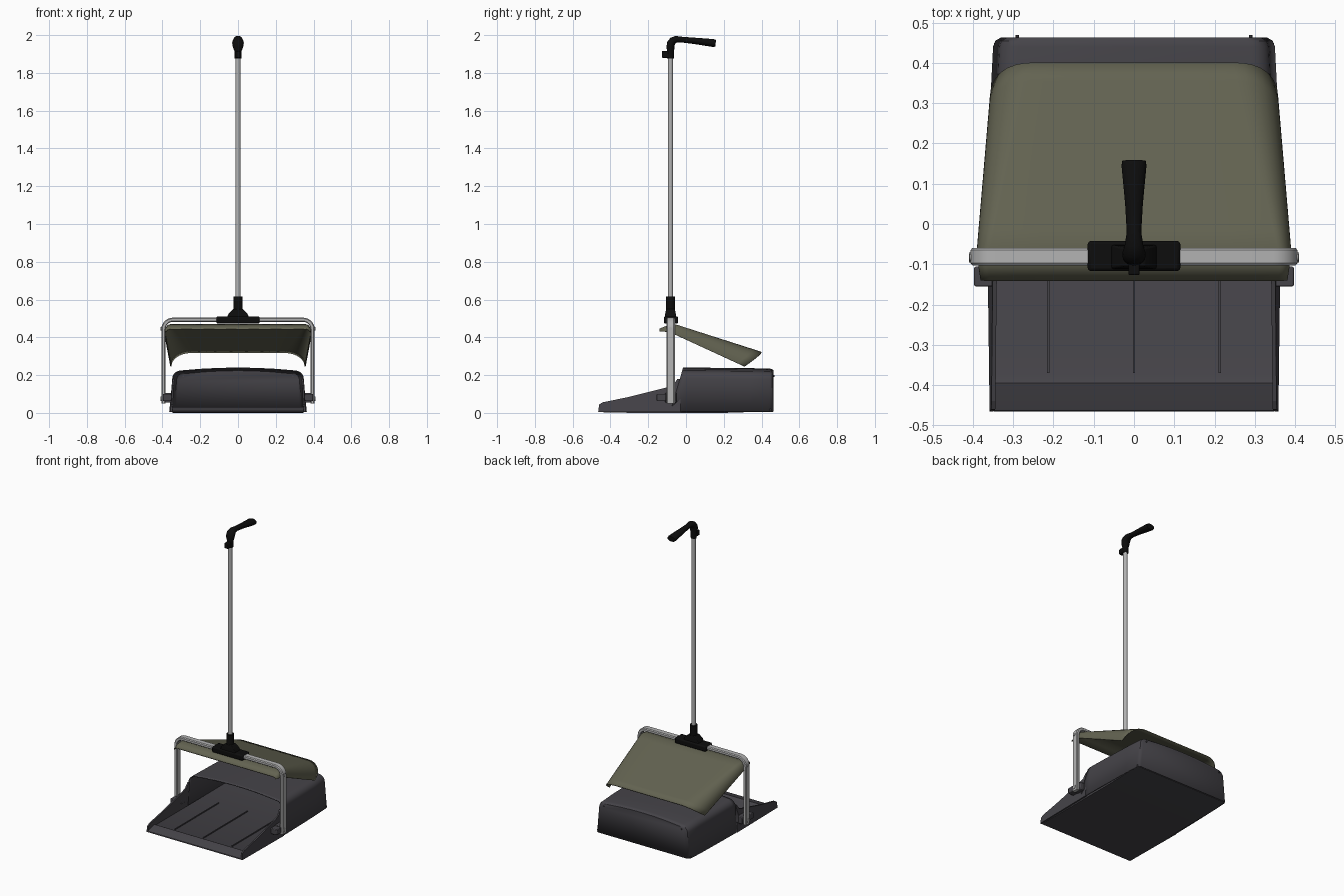
import bpy, bmesh, math
from mathutils import Vector, Matrix

cube = bpy.data.objects.get("Cube")
if cube:
    bpy.data.objects.remove(cube, do_unlink=True)


def material(name, rgb, rough=0.6):
    m = bpy.data.materials.new(name)
    m.use_nodes = True
    m.diffuse_color = (*rgb, 1)
    bsdf = m.node_tree.nodes["Principled BSDF"]
    bsdf.inputs["Base Color"].default_value = (*rgb, 1)
    bsdf.inputs["Roughness"].default_value = rough
    return m


GREY = material("charcoal plastic", (0.060, 0.057, 0.066))
OLIVE = material("olive plastic", (0.125, 0.125, 0.083))
METAL = material("brushed aluminium", (0.45, 0.45, 0.45))
BLACK = material("black plastic", (0.004, 0.004, 0.004))


def finish(name, bm, mat, bevel=0, thick=0, smooth=True):
    bmesh.ops.recalc_face_normals(bm, faces=bm.faces)
    mesh = bpy.data.meshes.new(name)
    bm.to_mesh(mesh)
    bm.free()
    mesh.materials.append(mat)
    ob = bpy.data.objects.new(name, mesh)
    bpy.context.collection.objects.link(ob)
    if thick:
        mod = ob.modifiers.new("thickness", "SOLIDIFY")
        mod.thickness = thick
        mod.offset = 0
    if bevel:
        mod = ob.modifiers.new("soft edges", "BEVEL")
        mod.width = bevel
        mod.segments = 2
    if smooth:
        bpy.ops.object.select_all(action="DESELECT")
        ob.select_set(True)
        bpy.context.view_layer.objects.active = ob
        bpy.ops.object.shade_smooth_by_angle(angle=math.radians(35))
    return ob


def loft(name, rings, mat, closed=True, cap_start=True, cap_end=True, **kw):
    """Skin a list of equal-length point rings."""
    bm = bmesh.new()
    rows = [[bm.verts.new(p) for p in ring] for ring in rings]
    n = len(rows[0])
    for a, b in zip(rows, rows[1:]):
        for i in range(n if closed else n - 1):
            j = (i + 1) % n
            bm.faces.new((a[i], a[j], b[j], b[i]))
    if cap_start:
        bm.faces.new(rows[0])
    if cap_end:
        bm.faces.new(rows[-1])
    return finish(name, bm, mat, **kw)


def box(name, x, y, z, mat, bevel=0.0):
    bm = bmesh.new()
    size = Vector((x[1] - x[0], y[1] - y[0], z[1] - z[0]))
    mid = Vector((x[0] + x[1], y[0] + y[1], z[0] + z[1])) / 2
    bmesh.ops.create_cube(bm, matrix=Matrix.Translation(mid) @ Matrix.Diagonal((*size, 1)))
    return finish(name, bm, mat, bevel=bevel)


def rod(name, start, end, r1, mat, r2=None, sides=20):
    bm = bmesh.new()
    a, b = Vector(start), Vector(end)
    rot = (b - a).to_track_quat("Z", "Y").to_matrix().to_4x4()
    bmesh.ops.create_cone(bm, cap_ends=True, segments=sides, radius1=r1, radius2=r2 or r1,
                          depth=(b - a).length, matrix=Matrix.Translation((a + b) / 2) @ rot)
    return finish(name, bm, mat)


def extrude_x(name, profile, half, mat):
    return loft(name, [[(s * half, y, z) for y, z in profile] for s in (-1, 1)], mat)


def arch(half, top, rx, rz, base, dome=0.0, lean=0.0, steps=7):
    """Open (x, z) section: side, rounded corner, domed top, mirrored."""
    right = [(half, base)]
    for i in range(steps + 1):
        a = math.pi / 2 * i / steps
        right.append((half - lean - rx + rx * math.cos(a), top - rz + rz * math.sin(a)))
    inner = right[-1][0]
    for f in (0.66, 0.33):
        right.append((inner * f, top + dome * (1 - f * f)))
    return right + [(0, top + dome)] + [(-x, z) for x, z in reversed(right)]


# Pan: floor with a raised front ramp
extrude_x("pan_floor", [(-0.465, 0.004), (-0.463, 0.01), (-0.455, 0.013), (-0.395, 0.03),
                        (-0.372, 0.02), (0.45, 0.02), (0.45, 0.008), (0.2, 0), (-0.28, 0)],
          0.348, GREY)
for i, x in enumerate((-0.213, 0, 0.213)):
    box(f"floor_rib_{i}", (x - 0.003, x + 0.003), (-0.37, 0.1), (0.018, 0.026), GREY)

# Pan: rear hood, open at the front and closed at the back
hood = []
for y, shrink, rake in ((-0.085, 0, 0.065), (0, 0, 0), (0.2, 0.004, 0), (0.34, 0.008, 0),
                        (0.44, 0.013, 0), (0.453, 0.018, 0), (0.46, 0.03, 0)):
    section = arch(0.36 - shrink, 0.222 - shrink * 0.4, 0.045, 0.04, 0.006, 0.015, 0.015)
    hood.append([(x, y + rake * z / 0.222, z) for x, z in section])
loft("pan_hood", hood, GREY, closed=False, cap_start=False, thick=0.006)

# Pan: sloping side walls
wall = [(-0.465, 0.004), (-0.46, 0.045), (-0.44, 0.056), (-0.3, 0.085), (-0.12, 0.13),
        (-0.07, 0.145), (-0.045, 0.18), (-0.03, 0.18), (-0.03, 0.004)]
for s, side in ((1, "left"), (-1, "right")):
    outer = [(s * (0.361 + 0.013 * y - 0.1 * z + 0.004), y, z) for y, z in wall]
    loft(f"{side}_side_wall", [outer, [(x - s * 0.01, y, z) for x, y, z in outer]], GREY, smooth=False)
    # Yoke mounts, pivots and rear pegs
    box(f"{side}_mount_lug", sorted((s * 0.35, s * 0.397)), (-0.155, -0.106), (0.062, 0.10), GREY, 0.004)
    box(f"{side}_mount_block", sorted((s * 0.345, s * 0.386)), (-0.11, -0.05), (0.055, 0.105), GREY, 0.004)
    rod(f"{side}_mount_bolt", (s * 0.38, -0.083, 0.075), (s * 0.41, -0.083, 0.075), 0.012, METAL)
    rod(f"{side}_lid_pivot", (s * 0.37, -0.083, 0.445), (s * 0.409, -0.083, 0.445), 0.009, METAL)
    rod(f"{side}_rear_peg", (s * 0.29, 0.45, 0.195), (s * 0.29, 0.469, 0.195), 0.005, GREY, sides=10)

# Lid: tilted cover whose sides droop toward the back
lid = []
ROWS = 10
lid_rows = [(-0.14, 0.443, 0.378, 0.012, 0.02, 0), (-0.10, 0.459, 0.384, 0.03, 0.022, 0)]
for i in range(ROWS + 1):
    t = i / ROWS
    lid_rows.append((-0.06 + 0.46 * t, 0.467 - 0.147 * t, 0.387 - 0.032 * t,
                     0.052 + 0.023 * t, 0.03 + 0.08 * t, 0.09 * t))
for y, top, half, droop, rx, pull in lid_rows:
    section = arch(half, top, rx, droop * 0.95, top - droop)
    lid.append([(x, y - pull * ((top - z) / droop) ** 1.2 if z < top else y, z) for x, z in section])
loft("lid", lid, OLIVE, closed=False, cap_start=False, cap_end=False, thick=0.006)

# Yoke: flat strap bent into an upside-down U
path = [((0.395, 0.05), (1, 0))]
for i in range(9):
    a = math.pi / 2 * i / 8
    n = (math.cos(a), math.sin(a))
    path.append(((0.345 + 0.05 * n[0], 0.443 + 0.05 * n[1]), n))
path += [((-x, z), (-nx, nz)) for (x, z), (nx, nz) in reversed(path)]
strap_section = [(-0.011, -0.018), (-0.007, -0.022), (0.006, -0.022), (0.011, -0.016),
                 (0.011, 0.016), (0.006, 0.022), (-0.007, 0.022), (-0.011, 0.018)]
loft("yoke_strap", [[(x + nx * d, -0.081 + w, z + nz * d) for d, w in strap_section]
                    for (x, z), (nx, nz) in path], METAL)

# Clamp joining yoke and pole
PY = -0.082
box("yoke_clamp", (-0.115, 0.115), (-0.117, -0.042), (0.473, 0.511), BLACK, 0.008)
loft("clamp_shoulder", [[(sx * w, PY + sy * d, z) for sx, sy in ((-1, -1), (1, -1), (1, 1), (-1, 1))]
                        for z, w, d in ((0.505, 0.058, 0.03), (0.525, 0.05, 0.028), (0.55, 0.026, 0.023))],
     BLACK, bevel=0.004)
rod("pole_socket", (0, PY, 0.52), (0, PY, 0.615), 0.024, BLACK)
rod("pole", (0, PY, 0.5), (0, PY, 1.93), 0.0135, METAL)

# Handle: collar bending into a grip that widens toward its end
grip_path = [(PY, 1.875, 0.018, 0.018, 90), (PY, 1.915, 0.019, 0.019, 90), (PY, 1.94, 0.028, 0.021, 90),
             (PY + 0.003, 1.958, 0.029, 0.021, 72), (PY + 0.013, 1.971, 0.028, 0.02, 45),
             (PY + 0.03, 1.978, 0.023, 0.018, 10), (-0.02, 1.976, 0.018, 0.015, -6),
             (0.05, 1.969, 0.022, 0.017, -6), (0.145, 1.958, 0.031, 0.021, -6),
             (0.157, 1.957, 0.029, 0.018, -6)]
rings = []
for y, z, rx, rt, deg in grip_path:
    t = math.radians(deg)
    ring = []
    for i in range(20):
        a = 2 * math.pi * i / 20
        h = rt * math.sin(a)
        ring.append((rx * math.cos(a), y - h * math.sin(t), z + h * math.cos(t)))
    rings.append(ring)
loft("handle_grip", rings, BLACK)
box("handle_clip", (-0.014, 0.014), (-0.127, -0.085), (1.88, 1.916), BLACK, 0.004)
